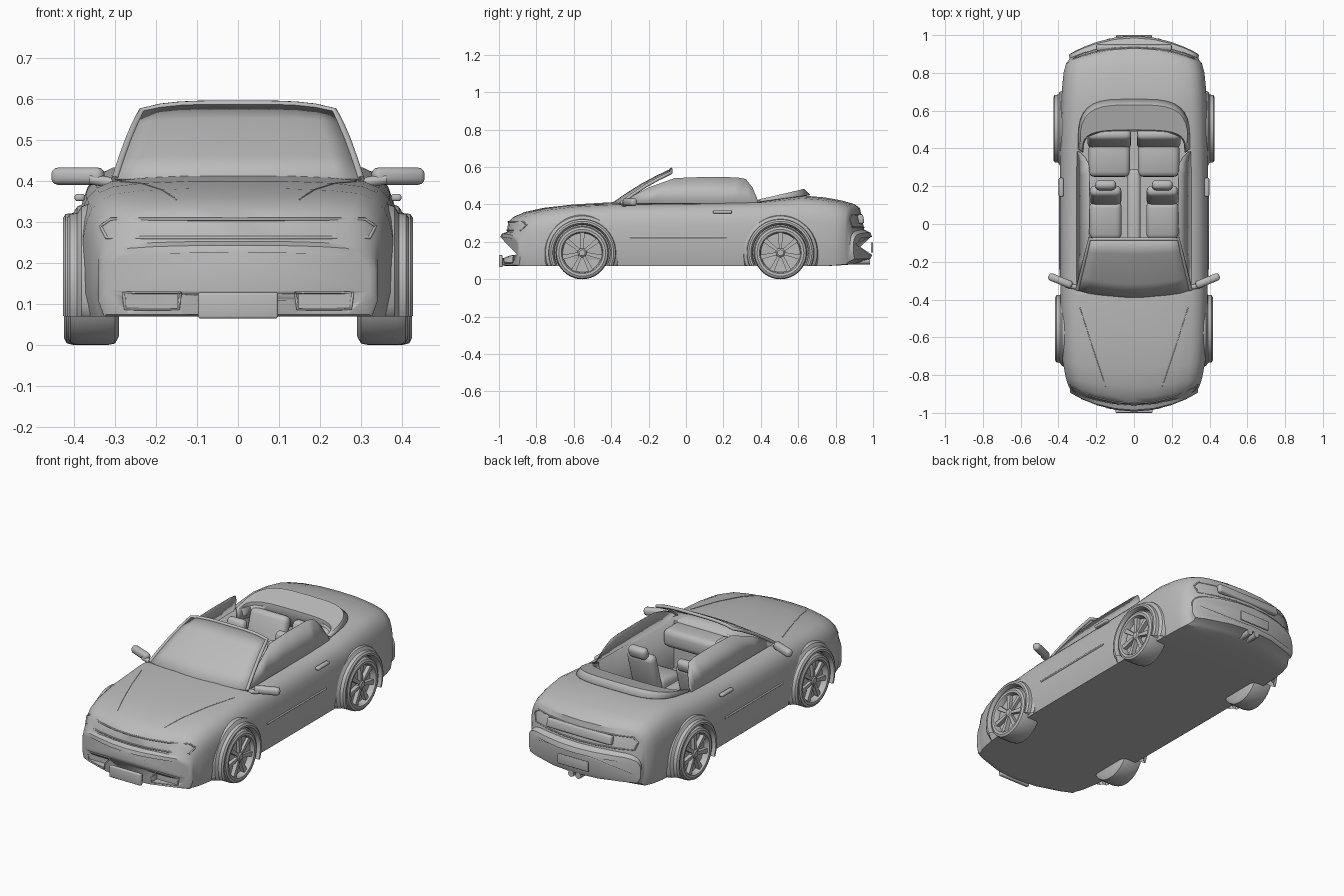
import bpy, bmesh, math
from mathutils import Vector
from mathutils.bvhtree import BVHTree

if "Cube" in bpy.data.objects:
    bpy.data.objects.remove(bpy.data.objects["Cube"])

paint = bpy.data.materials.new("plain_grey")
paint.use_nodes = True
GREY = (0.5, 0.5, 0.5, 1)
paint.diffuse_color = GREY
paint.node_tree.nodes["Principled BSDF"].inputs["Base Color"].default_value = GREY


def finish(name, bm, angle=35):
    bmesh.ops.recalc_face_normals(bm, faces=bm.faces)
    mesh = bpy.data.meshes.new(name)
    bm.to_mesh(mesh)
    bm.free()
    ob = bpy.data.objects.new(name, mesh)
    bpy.context.collection.objects.link(ob)
    mesh.materials.append(paint)
    bpy.context.view_layer.objects.active = ob
    ob.select_set(True)
    bpy.ops.object.shade_smooth_by_angle(angle=math.radians(angle))
    ob.select_set(False)
    return ob


def apply(ob, kind, **settings):
    mod = ob.modifiers.new(kind, kind)
    for key, value in settings.items():
        setattr(mod, key, value)
    bpy.context.view_layer.objects.active = ob
    bpy.ops.object.modifier_apply(modifier=mod.name)


def loft(name, rows, closed=False, caps=False, thick=0):
    bm = bmesh.new()
    vs = [[bm.verts.new(p) for p in row] for row in rows]
    n = len(vs[0])
    for a, b in zip(vs, vs[1:]):
        for i in range(n if closed else n - 1):
            j = (i + 1) % n
            bm.faces.new((a[i], a[j], b[j], b[i]))
    if caps:
        bm.faces.new(vs[0])
        bm.faces.new(vs[-1])
    ob = finish(name, bm)
    if thick:
        apply(ob, "SOLIDIFY", thickness=thick, offset=0)
    return ob


def box(name, center, size, bevel=0.0, tilt=0, turn=0):
    bm = bmesh.new()
    bmesh.ops.create_cube(bm, size=1)
    bmesh.ops.scale(bm, vec=size, verts=bm.verts)
    if bevel:
        bmesh.ops.bevel(bm, geom=bm.edges[:], offset=bevel, segments=3, affect='EDGES', profile=0.5)
    ob = finish(name, bm)
    ob.location = center
    ob.rotation_euler = (math.radians(tilt), 0, math.radians(turn))
    return ob


def tube(name, pts, r, cyclic=False):
    cu = bpy.data.curves.new(name, 'CURVE')
    cu.dimensions = '3D'
    cu.bevel_depth, cu.bevel_resolution, cu.use_fill_caps = r, 2, True
    sp = cu.splines.new('POLY')
    sp.points.add(len(pts) - 1)
    for p, q in zip(sp.points, pts):
        p.co = (*q, 1)
    sp.use_cyclic_u = cyclic
    ob = bpy.data.objects.new(name, cu)
    ob.data.materials.append(paint)
    bpy.context.collection.objects.link(ob)
    return ob


def cut(target, cutter):
    apply(target, "BOOLEAN", object=cutter, operation='DIFFERENCE', solver='EXACT')
    bpy.data.objects.remove(cutter)


# Body shell: y, half width, bottom, top, corner set-back
STATIONS = [
    (-.993, .32, .11, .225, .09), (-.985, .335, .075, .243, .09), (-.958, .34, .07, .253, .07),
    (-.95, .34, .07, .308, .08), (-.92, .35, .07, .335, .07), (-.86, .362, .07, .36, .05),
    (-.76, .377, .07, .382, .03), (-.6, .385, .07, .4, 0), (-.38, .39, .07, .413, 0),
    (0, .392, .07, .415, 0), (.4, .392, .07, .424, 0), (.62, .387, .07, .448, 0),
    (.74, .38, .07, .438, -.01), (.83, .373, .075, .422, -.03), (.9, .36, .08, .402, -.05),
    (.93, .35, .09, .38, -.07), (.953, .34, .1, .265, -.075), (.985, .345, .108, .25, -.09),
    (.996, .33, .13, .225, -.09)]
SECTION = [(0, 0), (.4, 0), (.8, 0), (.96, 0), (1, .2), (1, .62), (.98, .74), (.945, .84),
           (.88, .915), (.79, .96), (.6, .985), (.3, 1), (0, 1)]


def ring(y, hw, zb, zt, bow):
    half = [Vector((u * hw, y + bow * u * u, zb + (zt - zb) * v)) for u, v in SECTION]
    return half + [Vector((-p.x, p.y, p.z)) for p in half[-2:0:-1]]


body = loft("body_shell", [ring(*s) for s in STATIONS], True, True)
tree = BVHTree.FromPolygons([v.co for v in body.data.vertices], [p.vertices[:] for p in body.data.polygons])


def trim(name, pts, axis, sign, r=0.003, cyclic=False):
    """Thin bead laid on the body, cast along one axis."""
    out = []
    for p, q in zip(pts, pts[1:] + pts[:1] if cyclic else pts[1:]):
        for k in range(6):
            o = Vector(p).lerp(Vector(q), k / 6)
            o[axis] = 2 * sign
            d = Vector()
            d[axis] = -sign
            hit = tree.ray_cast(o, d)[0]
            if hit:
                out.append(hit)
    return tube(name, out, r, cyclic)


for s, side in ((1, "left"), (-1, "right")):
    trim("hood_crease_" + side, [(s * .15, -.86, 0), (s * .22, -.65, 0), (s * .3, -.4, 0)], 2, 1, .002)
    trim("side_moulding_" + side, [(0, -.3, .225), (0, .32, .225)], 0, s, .005)
    trim("fog_lamp_rim_" + side, [(s * .145, 0, .088), (s * .275, 0, .088), (s * .28, 0, .128),
                                  (s * .14, 0, .128)], 1, -1, .003, True)
    cut(body, box("intake_cutter", (s * .21, -.965, .108), (.125, .08, .034)))
lens = [(-.32, 0, .262), (.32, 0, .262), (.335, 0, .29), (.31, 0, .307), (-.31, 0, .307), (-.335, 0, .29)]
trim("headlight_band", lens, 1, -1, .004, True)
trim("taillight_band", [(x * .95, y, z * 1.5 - .115) for x, y, z in lens], 1, 1, .004, True)
box("rear_panel", (0, .935, .322), (.4, .03, .05), .01, 12)

# Open cockpit
plan = [(-.27, -.28), (.27, -.28), (.285, 0), (.285, .38), (.25, .46), (.14, .5), (-.14, .5),
        (-.25, .46), (-.285, .38), (-.285, 0)]
cut(body, loft("cockpit_cutter", [[(x, y, z) for x, y in plan] for z in (.14, .6)], True, True))

# Raised cover behind the cabin
N = 16
inner, ridge, outer, foot = [], [], [], []
for i in range(N + 1):
    a = math.pi * i / N
    c = math.copysign(abs(math.cos(a)) ** .55, math.cos(a))
    f = math.sin(a) ** .55
    inner.append((.275 * c, .38 + .12 * f, .418 + .03 * f))
    ridge.append((.285 * c, .39 + .24 * f, .424 + .056 * f))
    outer.append((.295 * c, .4 + .26 * f, .415 + .035 * f))
    foot.append((.27 * c, .38 + .11 * f, .36))
loft("tonneau_cover", [foot, inner, ridge, outer], thick=.006)

# Windscreen and its frame
rows = []
for t in (0, .25, .5, .75, 1):
    row = []
    for i in range(-5, 6):
        u = i / 5
        w = .3 - .065 * t
        row.append((w * u, -.395 + .315 * t + .045 * u * u * (1 - t), .405 + .183 * t
                    - .018 * t * u ** 4 + .012 * math.sin(math.pi * t)))
    rows.append(row)
loft("windscreen", rows, thick=.006)
tube("windscreen_frame", [r[0] for r in rows] + rows[-1][1:-1] + [r[-1] for r in rows[::-1]], .009)

for s, side in ((1, "left"), (-1, "right")):
    # Side glass, handle and mirror
    low = [(s * .302, y, .405) for y in (-.34, -.2, -.06, .1, .25, .34, .37, .385)]
    top = [(s * x, y, z) for x, y, z in ((.3, -.34, .415), (.268, -.2, .49), (.237, -.06, .54),
           (.235, .1, .546), (.236, .27, .544), (.24, .32, .535), (.26, .355, .49), (.285, .38, .43))]
    loft("side_glass_" + side, [low, top], thick=.005)
    box("door_handle_" + side, (s * .386, .195, .36), (.025, .1, .018), .007)
    tube("mirror_arm_" + side, [(s * .3, -.335, .395), (s * .36, -.325, .405)], .013)
    box("mirror_" + side, (s * .39, -.3, .412), (.135, .04, .042), .016, 0, s * 22)

    # Front seats
    box("seat_cushion_" + side, (s * .15, .02, .22), (.17, .2, .09), .03, 8)
    box("seat_back_" + side, (s * .15, .15, .32), (.165, .06, .23), .027, -16)
    box("headrest_" + side, (s * .15, .205, .445), (.11, .05, .065), .022, -14)
    box("rear_seat_" + side, (s * .13, .34, .24), (.22, .18, .08), .03, 6)
    box("rear_seat_back_" + side, (s * .13, .45, .32), (.23, .06, .2), .027, -18)
    tube("exhaust_" + side, [(s * .022, .86, .098), (s * .022, .985, .098)], .018)

# Dashboard, tunnel and right-hand steering wheel
box("dashboard", (0, -.25, .35), (.54, .16, .1), .03)
box("centre_tunnel", (0, .04, .2), (.07, .5, .12), .02)
box("instrument_hood", (-.15, -.2, .41), (.17, .09, .04), .018)
wheel_at = Vector((-.15, -.115, .36))
circle = [wheel_at + Vector((.06 * math.cos(a), -.022 * math.sin(a), .056 * math.sin(a)))
          for a in [math.tau * i / 24 for i in range(24)]]
tube("steering_wheel", circle, .008, True)
for k in (0, 12, 18):
    tube("steering_spoke", [wheel_at, circle[k]], .007)
tube("steering_column", [wheel_at, wheel_at + Vector((0, -.1, -.03))], .017)

# Number plates
box("front_plate", (0, -.99, .097), (.195, .02, .064), .006)
box("rear_plate", (0, .994, .17), (.19, .012, .055), .004)


def lathe(name, profile, y, s, z=.142, a0=0, a1=math.tau, n=40):
    rows = []
    for i in range(n + 1):
        a = a0 + (a1 - a0) * i / n
        rows.append([(s * x, y + r * math.cos(a), max(z + r * math.sin(a), z - .142 if a0 == 0 else .07))
                     for x, r in profile])
    ob = loft(name, rows)
    apply(ob, "WELD", merge_threshold=.0004)
    return ob


# Wheels and arch flares
TYRE = [(.3, .0), (.3, .12), (.31, .138), (.33, .142), (.4, .142), (.418, .137), (.424, .125),
        (.422, .112), (.416, .108), (.39, .104), (.388, 0)]
FLARE = [(.37, .205), (.392, .196), (.402, .18), (.42, .178), (.427, .168), (.427, .158), (.41, .149), (.34, .147)]
for y, out, end in ((-.555, -.01, "front"), (.505, 0, "rear")):
    for s, side in ((1, "left"), (-1, "right")):
        tag = end + "_" + side
        lathe("tyre_" + tag, [(x + out, r) for x, r in TYRE], y, s)
        lathe("arch_flare_" + tag, [(x + out, r) for x, r in FLARE], y, s, .142,
              math.radians(-25), math.radians(205))
        lathe("hub_" + tag, [(.385 + out, .026), (.412 + out, .024), (.418 + out, .016), (.418 + out, 0)], y, s)
        for k in range(7):
            a = math.tau * k / 7 + math.pi / 2
            bm = bmesh.new()
            bmesh.ops.create_cube(bm, size=1)
            for v in bm.verts:
                tip = v.co.x > 0
                r, w = (.11, .026) if tip else (.015, .014)
                t = v.co.y * w
                v.co = (s * (.402 + out + v.co.z * .022), y + r * math.cos(a) - t * math.sin(a),
                        .142 + r * math.sin(a) + t * math.cos(a))
            finish("spoke_" + tag, bm)
